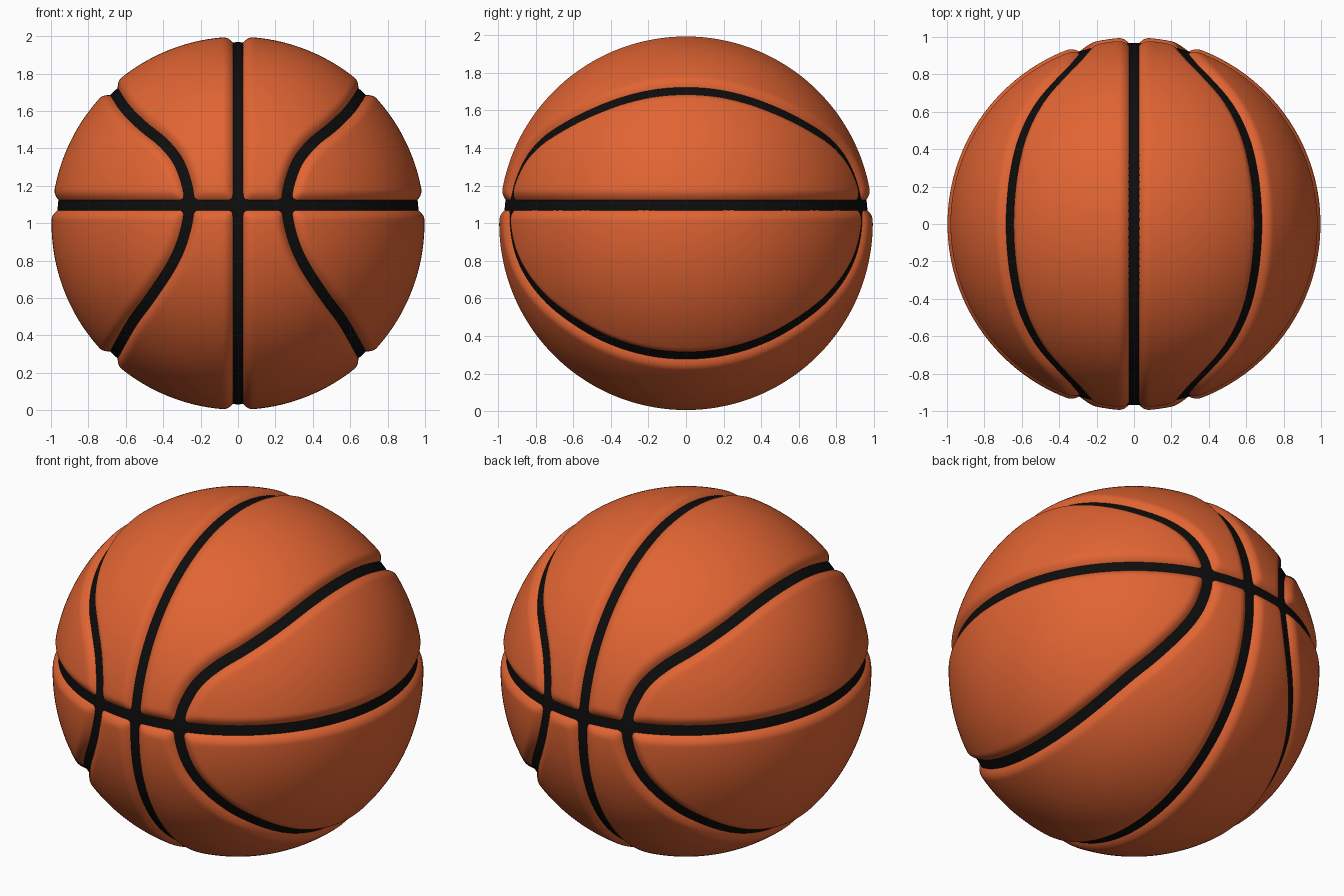
import bpy, bmesh, math
from mathutils import Vector, kdtree

if "Cube" in bpy.data.objects:
    bpy.data.objects.remove(bpy.data.objects["Cube"])

CENTER = Vector((0, 0, 1))
R = 0.997            # panel radius
SEAM_R = 0.968       # radius of the black seam floor
SEAM_Z = 0.1         # height of the horizontal seam above the centre


def material(name, col):
    m = bpy.data.materials.new(name)
    m.diffuse_color = (*col, 1)
    m.use_nodes = True
    m.node_tree.nodes["Principled BSDF"].inputs["Base Color"].default_value = m.diffuse_color
    return m


orange = material("orange rubber", (0.75, 0.128, 0.033))
black = material("black seam", (0.004, 0.004, 0.004))

# Curved side seams: front-view (x, z) points from the horizontal seam to the silhouette
upper = [(0.26, 0.10), (0.272, 0.20), (0.32, 0.33), (0.40, 0.43), (0.51, 0.52), (0.60, 0.61), (0.66, 0.70)]
lower = [(0.26, 0.10), (0.272, 0.00), (0.31, -0.13), (0.37, -0.25), (0.47, -0.40), (0.565, -0.53), (0.66, -0.70)]


def spline(pts, s):
    # Catmull-Rom through the points, s in 0..1
    f = s * (len(pts) - 1)
    i = min(int(f), len(pts) - 2)
    t = f - i
    g = lambda k: Vector(pts[max(0, min(len(pts) - 1, k))])
    a, b, c, d = g(i - 1), g(i), g(i + 1), g(i + 2)
    return 0.5 * (2 * b + (c - a) * t + (2 * a - 5 * b + 4 * c - d) * t * t + (3 * b - a - 3 * c + d) * t ** 3)


N = 1500
tree = kdtree.KDTree(2 * N)
for k, pts in enumerate((upper, lower)):
    pts = [Vector(p) / 0.968 for p in pts]
    pts[-1] = pts[-1].normalized()
    for j in range(N):
        u = j / (N - 1)
        p = spline(pts, 1 - u * u)
        y = math.sqrt(max(0, 1 - p.length_squared))
        tree.insert(Vector((p.x, y, p.y)).normalized(), k * N + j)
tree.balance()


def smooth_min(a, b, k=0.03):
    h = max(k - abs(a - b), 0) / k
    return min(a, b) - h * h * k * 0.25


def radius(n):
    # Distance to the nearest seam sets the rounded edge of the panels
    d_curve = tree.find(Vector((abs(n.x), abs(n.y), n.z)))[2]
    d = smooth_min(smooth_min(abs(n.x), abs(n.z - SEAM_Z)), d_curve)
    t = max(0, min(1, (d - 0.012) / 0.07))
    return R - 0.05 * (1 - t) ** 2


def add_object(bm, name, mat):
    for f in bm.faces:
        f.smooth = True
    me = bpy.data.meshes.new(name)
    bm.to_mesh(me)
    bm.free()
    me.materials.append(mat)
    ob = bpy.data.objects.new(name, me)
    ob.location = CENTER
    bpy.context.collection.objects.link(ob)
    return ob


# Orange panels: gridded cube blown up to a sphere with grooves
bm = bmesh.new()
bmesh.ops.create_cube(bm, size=2)
bmesh.ops.subdivide_edges(bm, edges=bm.edges[:], cuts=127, use_grid_fill=True)
for v in bm.verts:
    n = Vector([math.tan(c * math.pi / 4) for c in v.co]).normalized()
    v.co = n * radius(n)
hidden = [f for f in bm.faces if max(v.co.length for v in f.verts) < 0.955]
bmesh.ops.delete(bm, geom=hidden, context='FACES')
add_object(bm, "ball_panels", orange)

# Black seams: inner sphere showing through the grooves
bm = bmesh.new()
bmesh.ops.create_uvsphere(bm, u_segments=160, v_segments=80, radius=SEAM_R)
add_object(bm, "ball_seams", black)
